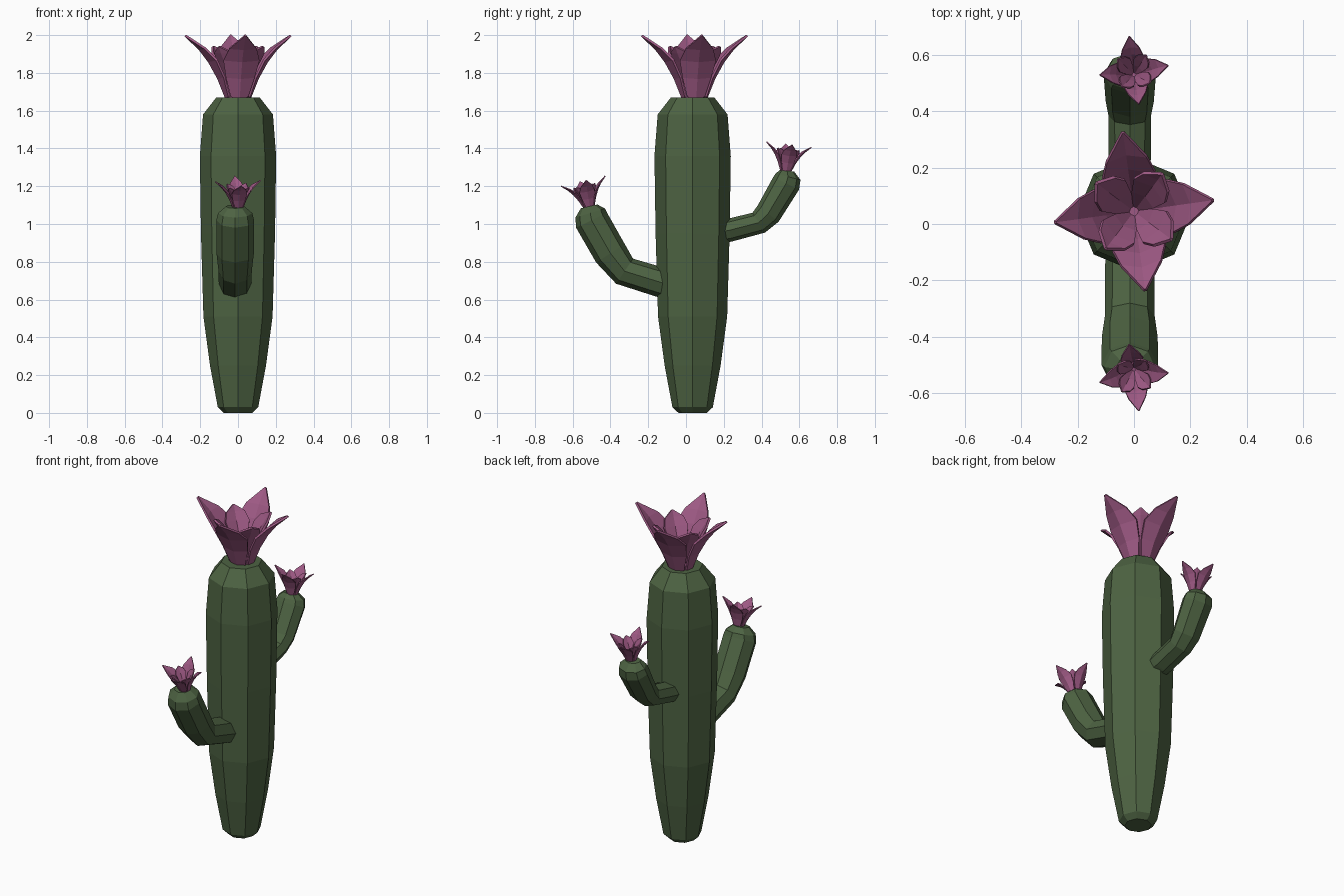
import bpy, bmesh, math
from mathutils import Vector, Matrix

if "Cube" in bpy.data.objects:
    bpy.data.objects.remove(bpy.data.objects["Cube"])


def material(name, rgb):
    m = bpy.data.materials.new(name)
    m.diffuse_color = (*rgb, 1)
    m.use_nodes = True
    m.node_tree.nodes["Principled BSDF"].inputs["Base Color"].default_value = m.diffuse_color
    return m


GREEN = material("cactus_green", (0.075, 0.125, 0.055))
PINK = material("petal_pink", (0.34, 0.10, 0.23))


def finish(bm, name, mat):
    bmesh.ops.recalc_face_normals(bm, faces=bm.faces)
    me = bpy.data.meshes.new(name)
    bm.to_mesh(me)
    bm.free()
    ob = bpy.data.objects.new(name, me)
    bpy.context.collection.objects.link(ob)
    me.materials.append(mat)
    return ob


def tube(name, x, stations, widen=1.0, sides=8):
    """Octagonal tube in a y-z plane; stations are (y, z, radius, tilt from vertical towards +y)."""
    bm = bmesh.new()
    rings = []
    for y, z, r, tilt in stations:
        t = math.radians(tilt)
        across = Vector((0, math.cos(t), -math.sin(t)))
        ring = []
        for i in range(sides):
            a = 2 * math.pi * i / sides
            ring.append(bm.verts.new(Vector((x + widen * r * math.cos(a), y, z)) + across * r * math.sin(a)))
        rings.append(ring)
    for a, b in zip(rings, rings[1:]):
        for i in range(sides):
            j = (i + 1) % sides
            bm.faces.new((a[i], a[j], b[j], b[i]))
    bm.faces.new(rings[0])
    bm.faces.new(rings[-1])
    return finish(bm, name, GREEN)


# petal profiles: (distance out, height, half width, cup depth)
OUTER = [(0.065, 0.0, 0.045, 0.012), (0.105, 0.10, 0.075, 0.022), (0.155, 0.19, 0.095, 0.028),
         (0.205, 0.255, 0.072, 0.018), (0.282, 0.328, 0.004, 0.0)]
INNER = [(0.015, 0.01, 0.02, 0.004), (0.07, 0.12, 0.05, 0.015),
         (0.115, 0.19, 0.07, 0.022), (0.145, 0.235, 0.055, 0.016), (0.165, 0.27, 0.004, 0.0)]


def flower(name, loc, scale, tilt, turn):
    """Four outer petals and four inner ones, each folded along its midrib."""
    bm = bmesh.new()
    for profile, offset in ((OUTER, 0), (INNER, 45)):
        for k in range(4):
            rot = Matrix.Rotation(math.radians(offset + turn + 90 * k), 3, 'Z')
            rows = [[bm.verts.new(rot @ Vector((r - cup * abs(s), s * w, z + 0.3 * cup * abs(s))))
                     for s in (-1, 0, 1)] for r, z, w, cup in profile]
            for a, b in zip(rows, rows[1:]):
                for i in range(2):
                    bm.faces.new((a[i], b[i], b[i + 1], a[i + 1]))
    # small closed base under the petals
    bmesh.ops.create_cone(bm, cap_ends=True, segments=8, radius1=0.065, radius2=0.06,
                          depth=0.03, matrix=Matrix.Translation((0, 0, 0.005)))
    bm.transform(Matrix.Translation(loc) @ Matrix.Rotation(math.radians(-tilt), 4, 'X')
                 @ Matrix.Scale(scale, 4))
    ob = finish(bm, name, PINK)
    mod = ob.modifiers.new("thickness", 'SOLIDIFY')
    mod.thickness = 0.012 * scale
    mod.offset = 0
    return ob


# trunk
tube("trunk", 0.0, [(0.035, z, r, 0) for z, r in (
    (0.0, 0.075), (0.03, 0.107), (0.25, 0.148), (0.51, 0.183), (0.95, 0.196),
    (1.36, 0.202), (1.58, 0.185), (1.67, 0.115))])

# arms
tube("front_arm", -0.015, [(-0.06, 0.67, 0.078, -72), (-0.14, 0.693, 0.079, -73),
                           (-0.325, 0.75, 0.08, -56), (-0.40, 0.845, 0.09, -33),
                           (-0.50, 1.02, 0.091, -26), (-0.507, 1.058, 0.082, -17),
                           (-0.513, 1.093, 0.045, -13)], 1.1)
tube("back_arm", -0.015, [(0.14, 0.95, 0.06, 78), (0.23, 0.967, 0.061, 76),
                          (0.385, 1.007, 0.062, 58), (0.435, 1.055, 0.07, 38),
                          (0.53, 1.215, 0.076, 26), (0.54, 1.25, 0.068, 14),
                          (0.535, 1.282, 0.038, 7)], 1.22)

# flowers
flower("top_flower", (0, 0.045, 1.67), 1.0, 0, 8)
flower("front_arm_flower", (0, -0.513, 1.09), 0.43, -13, 8)
flower("back_arm_flower", (0, 0.528, 1.281), 0.43, 7, 8)
